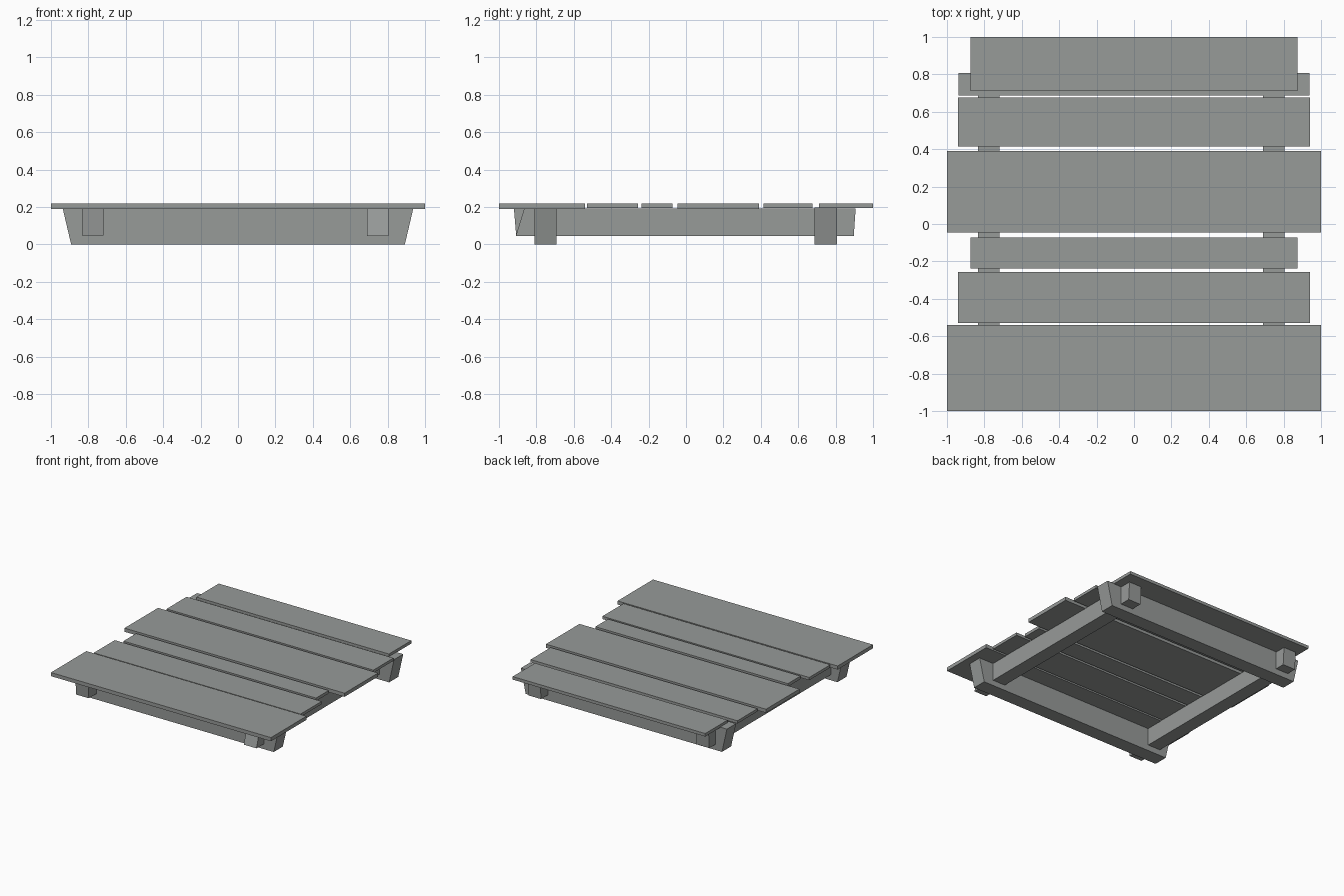
import bpy
import bmesh

cube = bpy.data.objects.get("Cube")
if cube:
    bpy.data.objects.remove(cube, do_unlink=True)

grey = bpy.data.materials.new("weathered grey")
grey.use_nodes = True
colour = (0.31, 0.325, 0.317, 1)
grey.diffuse_color = colour
grey.node_tree.nodes["Principled BSDF"].inputs["Base Color"].default_value = colour


def block(name, x, y, z, shape=None):
    """Box between the given ranges; shape(v) may slant its ends."""
    bm = bmesh.new()
    bmesh.ops.create_cube(bm, size=1)
    for v in bm.verts:
        v.co = [(lo + hi) / 2 + c * (hi - lo) for c, (lo, hi) in zip(v.co, (x, y, z))]
    if shape:
        for v in bm.verts:
            shape(v)
    mesh = bpy.data.meshes.new(name)
    bm.to_mesh(mesh)
    bm.free()
    mesh.materials.append(grey)
    obj = bpy.data.objects.new(name, mesh)
    bpy.context.collection.objects.link(obj)


# Deck planks: half width, front edge, back edge, underside, top
planks = [
    (1.0, -1.0, -0.54, 0.19, 0.22),
    (0.94, -0.53, -0.257, 0.195, 0.218),
    (0.875, -0.237, -0.073, 0.195, 0.22),
    (1.0, -0.045, 0.39, 0.19, 0.22),
    (0.94, 0.415, 0.675, 0.195, 0.218),
    (0.875, 0.71, 1.0, 0.195, 0.22),
]
for i, (w, y0, y1, z0, z1) in enumerate(planks, 1):
    block(f"deck_plank_{i}", (-w, w), (y0, y1), (z0, z1))


# Cross beams, narrower at the bottom
def taper(v):
    if v.co.z < 0.1:
        v.co.x *= 0.952


block("front_cross_beam", (-0.937, 0.937), (-0.81, -0.692), (0, 0.192), taper)
block("back_cross_beam", (-0.937, 0.937), (0.688, 0.807), (0, 0.199), taper)


# Side beams with slanted ends: front and back ends at the top, then the bottom
def slant(top, bottom):
    def move(v):
        ends = top if v.co.z > 0.1 else bottom
        v.co.y = ends[0] if v.co.y < 0 else ends[1]
    return move


block("right_side_beam", (-0.835, -0.72), (-1, 1), (0.048, 0.192),
      slant((-0.92, 0.9), (-0.908, 0.89)))
block("left_side_beam", (0.69, 0.805), (-1, 1), (0.045, 0.192),
      slant((-0.865, 0.907), (-0.91, 0.897)))
